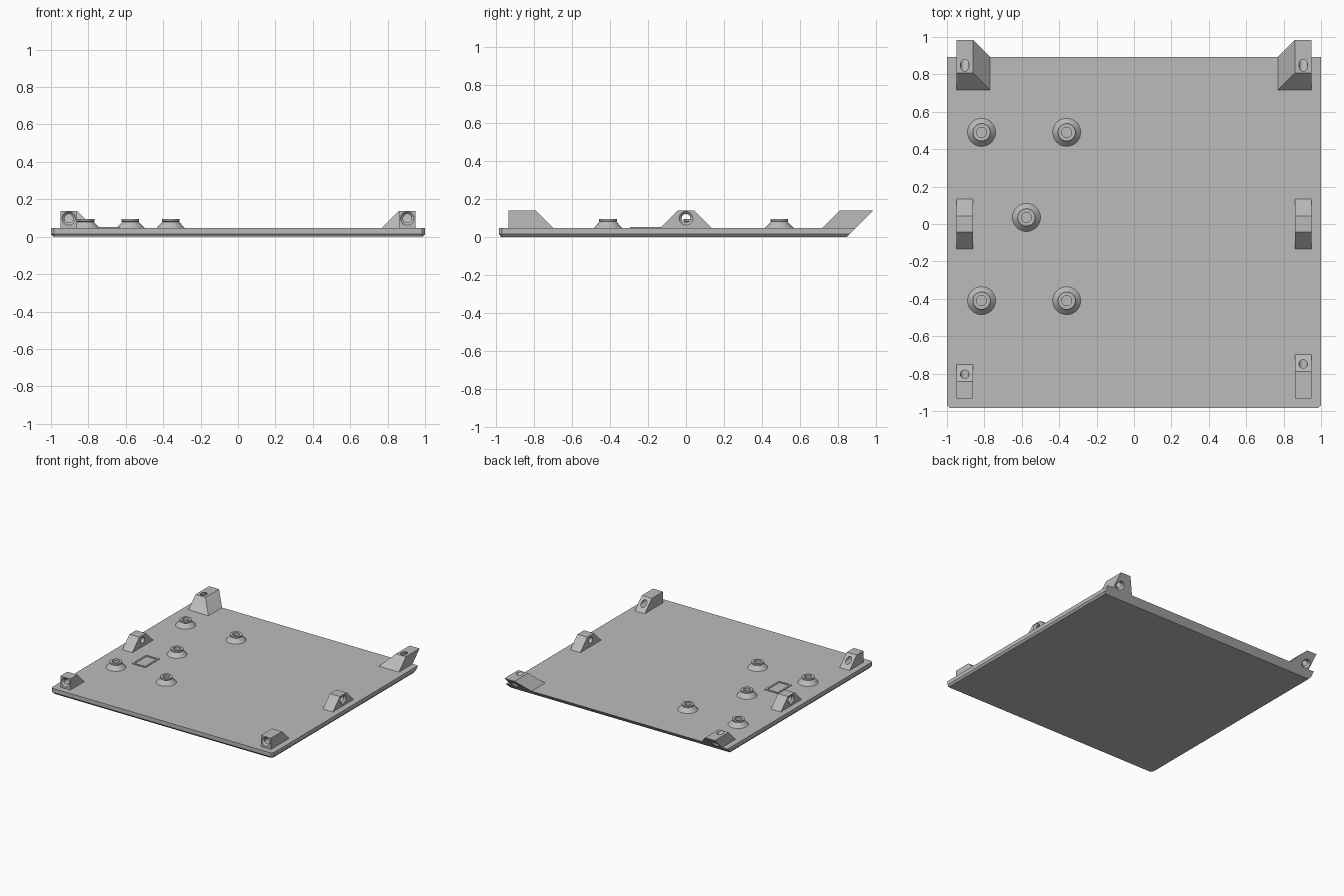
import bpy, bmesh, math
from mathutils import Vector

if "Cube" in bpy.data.objects:
    bpy.data.objects.remove(bpy.data.objects["Cube"], do_unlink=True)

grey = bpy.data.materials.new("plain grey")
grey.use_nodes = True
grey.diffuse_color = (0.5, 0.5, 0.5, 1)
grey.node_tree.nodes["Principled BSDF"].inputs["Base Color"].default_value = (0.5, 0.5, 0.5, 1)

TOP = 0.047       # upper face of the plate
HIGH = 0.138      # upper face of the brackets
BACK = 0.846      # foot of the sloping rear plane, y = z + BACK
RISE = HIGH - TOP


def finish(name, bm):
    bmesh.ops.recalc_face_normals(bm, faces=bm.faces)
    mesh = bpy.data.meshes.new(name)
    bm.to_mesh(mesh)
    bm.free()
    mesh.materials.append(grey)
    obj = bpy.data.objects.new(name, mesh)
    bpy.context.collection.objects.link(obj)
    return obj


def hull(name, points):
    """Convex solid with clean flat faces."""
    bm = bmesh.new()
    for p in points:
        bm.verts.new(p)
    bmesh.ops.convex_hull(bm, input=bm.verts)
    bmesh.ops.dissolve_limit(bm, angle_limit=0.01, verts=bm.verts, edges=bm.edges)
    return finish(name, bm)


def lathe(name, profile, steps=32):
    """Solid turned around the z axis from (radius, height) points."""
    bm = bmesh.new()
    verts = [bm.verts.new((r, 0, z)) for r, z in profile]
    edges = [bm.edges.new(pair) for pair in zip(verts, verts[1:])]
    bmesh.ops.spin(bm, geom=verts + edges, cent=(0, 0, 0), axis=(0, 0, 1),
                   angle=math.tau, steps=steps)
    bmesh.ops.remove_doubles(bm, verts=bm.verts, dist=0.0001)
    return finish(name, bm)


def smooth(obj):
    bpy.ops.object.select_all(action='DESELECT')
    obj.select_set(True)
    bpy.context.view_layer.objects.active = obj
    bpy.ops.object.shade_smooth_by_angle(angle=math.radians(25))


def drill(obj, start, direction):
    """Countersunk screw hole through a bracket."""
    cutter = lathe("screw_cutter", [(0, -0.02), (0.036, -0.02), (0.036, 0.001),
                                    (0.023, 0.014), (0.023, 0.3), (0, 0.3)])
    cutter.hide_render = True
    cutter.location = start
    cutter.rotation_euler = Vector(direction).to_track_quat('Z', 'Y').to_euler()
    mod = obj.modifiers.new("hole", 'BOOLEAN')
    mod.operation, mod.solver, mod.object = 'DIFFERENCE', 'EXACT', cutter
    graph = bpy.context.evaluated_depsgraph_get()
    obj.data = bpy.data.meshes.new_from_object(obj.evaluated_get(graph))
    obj.modifiers.clear()
    bpy.data.objects.remove(cutter, do_unlink=True)
    smooth(obj)


# Base plate: bevelled lower rim, clipped front corners, sloping rear edge
points = []
for z, inset in ((0, 0.012), (0.015, 0), (TOP, 0)):
    half, front = 1 - inset, -0.983 + inset
    for s in (-1, 1):
        points += [(s * half, z + BACK, z), (s * half, front + 0.015, z),
                   (s * (half - 0.015), front, z)]
hull("base_plate", points)

# Brackets on both sides
for side, s, front_len in (("left", 1, 0.145), ("right", -1, 0.09)):
    inner, outer, mid = s * 0.86, s * 0.95, s * 0.905

    # Front bracket: upright front, slope at the back
    y0 = -0.933
    y1 = y0 + front_len
    b = hull(f"front_bracket_{side}",
             [(x, y, z) for x in (inner, outer)
              for y, z in ((y0, TOP), (y0, HIGH), (y1, HIGH), (y1 + RISE, TOP))])
    drill(b, (mid, y0, 0.098), (0, 1, 0))

    # Middle bracket: slopes front and back
    b = hull(f"middle_bracket_{side}",
             [(x, k * y, z) for x in (inner, outer) for k in (-1, 1)
              for y, z in ((0.043, HIGH), (0.043 + RISE, TOP))])
    drill(b, (outer, 0, 0.098), (-s, 0, 0))

    # Rear bracket: slopes at front and inner side, overhangs the rear edge
    b = hull(f"rear_bracket_{side}",
             [(x, y, z) for z, spread in ((HIGH, 0), (TOP, RISE))
              for x in (inner - s * spread, outer)
              for y in (0.808 - spread, z + BACK)])
    drill(b, (mid, 0.07 + BACK, 0.07), (0, -1, 1))

# Standoffs with a conical foot and a hollow collar
spots = [(-0.815, 0.49), (-0.36, 0.49), (-0.575, 0.035), (-0.815, -0.41), (-0.36, -0.41)]
for i, (x, y) in enumerate(spots, 1):
    boss = lathe(f"standoff_{i}", [(0, TOP), (0.075, TOP), (0.044, 0.08), (0.047, 0.083),
                                   (0.047, 0.094), (0.027, 0.094), (0.027, 0.055), (0, 0.055)])
    boss.location = (x, y, 0)
    smooth(boss)

# Thin raised rectangular frame on the plate
cx, cy, w, d, rim, thick = -0.69, -0.205, 0.06, 0.09, 0.014, 0.005
bm = bmesh.new()
rings = [[bm.verts.new((cx + sx * (w - t), cy + sy * (d - t), z))
          for sx, sy in ((-1, -1), (1, -1), (1, 1), (-1, 1))]
         for t, z in ((0, TOP), (0, TOP + thick), (rim, TOP + thick), (rim, TOP))]
for a, b in zip(rings, rings[1:] + rings[:1]):
    for i in range(4):
        j = (i + 1) % 4
        bm.faces.new((a[i], a[j], b[j], b[i]))
finish("raised_frame", bm)
